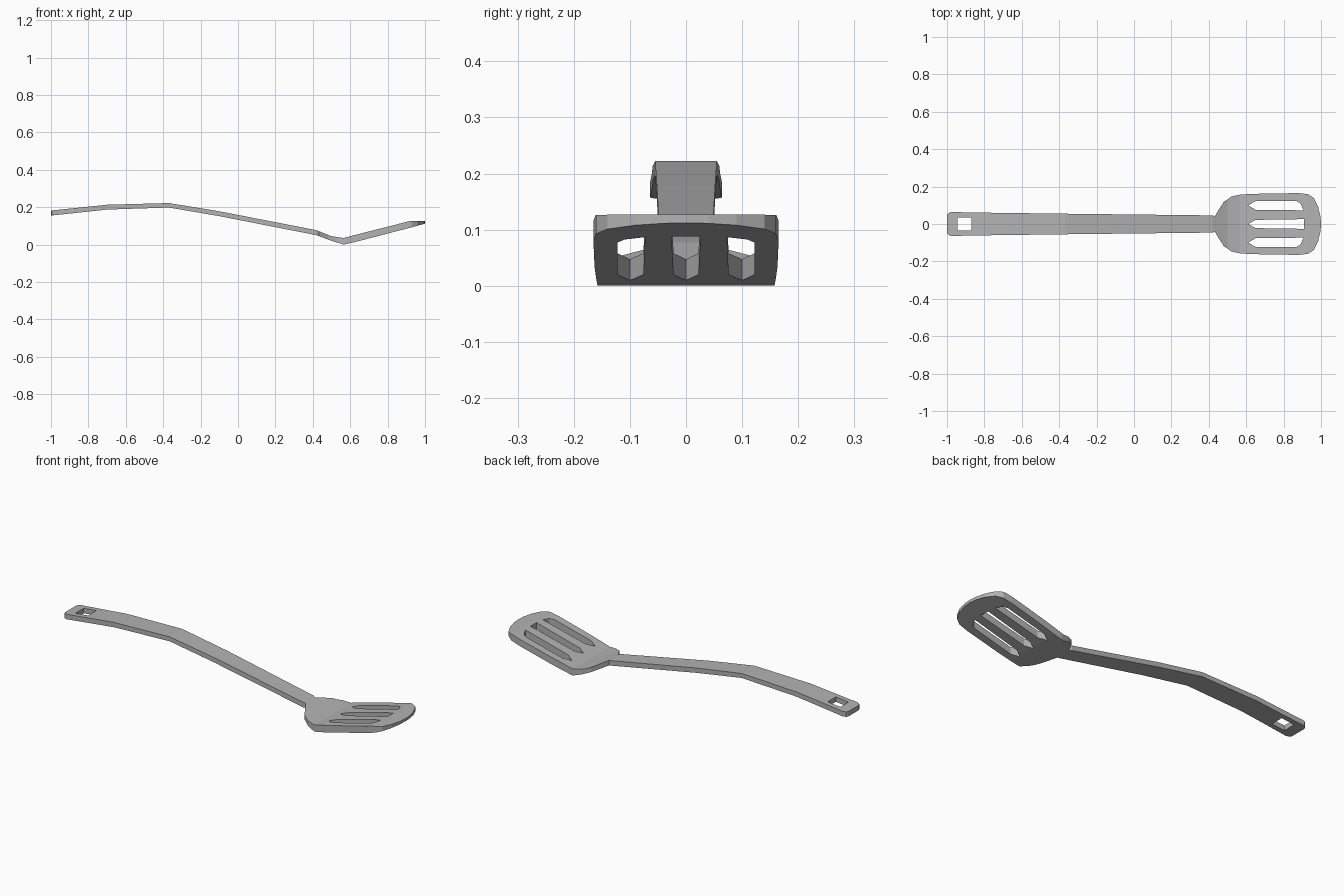
import bpy
import bmesh

cube = bpy.data.objects.get("Cube")
if cube:
    bpy.data.objects.remove(cube, do_unlink=True)

# One grey plastic
plastic = bpy.data.materials.new("grey_plastic")
plastic.use_nodes = True
colour = (0.45, 0.45, 0.45, 1)
plastic.diffuse_color = colour
bsdf = plastic.node_tree.nodes["Principled BSDF"]
bsdf.inputs["Base Color"].default_value = colour
bsdf.inputs["Roughness"].default_value = 0.6

# Side profile stations: x, underside height, upper height
PROFILE = [(-1, .155, .182), (-.7, .187, .213), (-.37, .198, .222),
           (-.1, .152, .178), (.42, .05, .077), (.5, .02, .045),
           (.565, 0, .035), (.62, .012, .05), (.92, .09, .126), (1, .112, .127)]

# Half outline of handle and blade, from the grip end to the blade tip
HALF = [(-1, .045), (-.995, .056), (-.98, .064), (-.83, .061), (-.37, .055),
        (.42, .046), (.432, .04), (.45, .072), (.48, .118), (.52, .146),
        (.57, .158), (.7, .163), (.88, .165), (.93, .16), (.96, .14),
        (.985, .09), (.997, .04), (1, 0)]

# Slots and hanging hole
SIDE_SLOT = [(.61, .1), (.65, .122), (.87, .122), (.89, .11), (.907, .073), (.65, .076)]
MIDDLE_SLOT = [(.61, 0), (.65, .022), (.91, .026), (.91, -.026), (.65, -.022)]
HANG_HOLE = [(-.945, .035), (-.87, .035), (-.87, -.035), (-.945, -.035)]


def mirrored(points):
    return [(x, -y) for x, y in reversed(points)]


def height(x, column):
    """Interpolate the underside (1) or upper (2) height at x."""
    for a, b in zip(PROFILE, PROFILE[1:]):
        if x <= b[0] + 1e-5:
            t = (x - a[0]) / (b[0] - a[0])
            return a[column] + t * (b[column] - a[column])
    return PROFILE[-1][column]


def add_loop(bm, points):
    verts = [bm.verts.new((x, y, 0)) for x, y in points]
    return [bm.edges.new((v, verts[i - 1])) for i, v in enumerate(verts)]


# Flat plan with openings
bm = bmesh.new()
outline = HALF + mirrored(HALF[:-1])
edges = []
for loop in (outline, SIDE_SLOT, mirrored(SIDE_SLOT), MIDDLE_SLOT, HANG_HOLE):
    edges += add_loop(bm, loop)
bmesh.ops.triangle_fill(bm, use_beauty=True, edges=edges, normal=(0, 0, 1))

# Crease lines where the profile bends
for x, _, _ in PROFILE[1:-1]:
    bmesh.ops.bisect_plane(bm, geom=bm.verts[:] + bm.edges[:] + bm.faces[:],
                           dist=1e-5, plane_co=(x, 0, 0), plane_no=(1, 0, 0))

# Thicken and bend along the profile
result = bmesh.ops.extrude_face_region(bm, geom=bm.faces[:], use_keep_orig=True)
upper = {g for g in result["geom"] if isinstance(g, bmesh.types.BMVert)}
for v in bm.verts:
    v.co.z = height(v.co.x, 2 if v in upper else 1)
bmesh.ops.recalc_face_normals(bm, faces=bm.faces[:])

mesh = bpy.data.meshes.new("slotted_turner")
bm.to_mesh(mesh)
bm.free()
mesh.materials.append(plastic)
turner = bpy.data.objects.new("slotted_turner", mesh)
bpy.context.collection.objects.link(turner)
